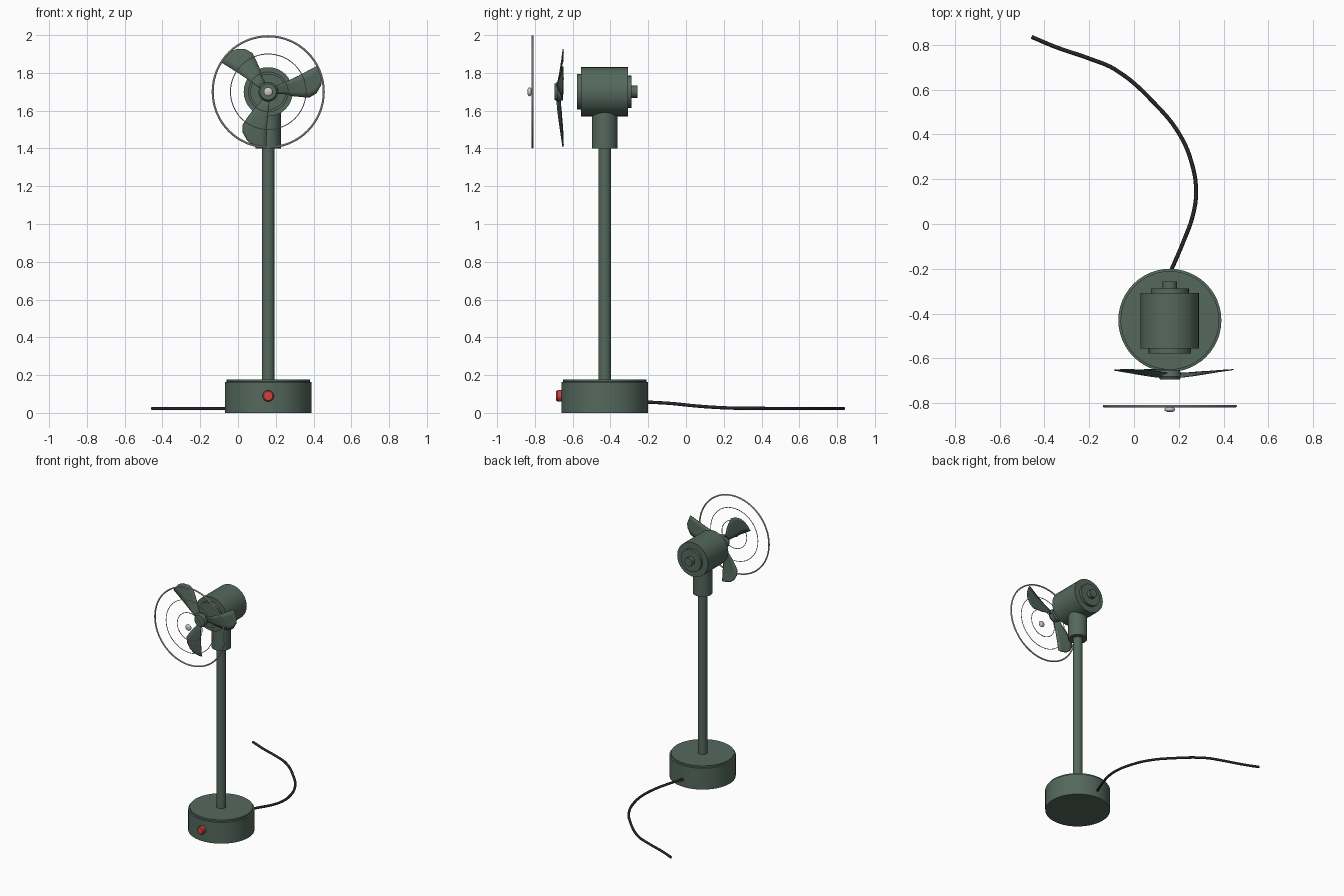
import bpy, bmesh
from math import sin, cos, pi, radians
from mathutils import Vector, Matrix

if "Cube" in bpy.data.objects:
    bpy.data.objects.remove(bpy.data.objects["Cube"])

CX, CY, CZ = 0.16, -0.43, 1.70      # column axis and fan axis height


def material(name, rgb):
    m = bpy.data.materials.new(name)
    m.diffuse_color = (*rgb, 1)
    m.use_nodes = True
    m.node_tree.nodes["Principled BSDF"].inputs["Base Color"].default_value = m.diffuse_color
    return m


GREEN = material("green_paint", (0.09, 0.14, 0.11))
RED = material("red_button", (0.6, 0.06, 0.05))
BLACK = material("black_rubber", (0.02, 0.02, 0.02))


def finish(ob, mat):
    if mat:
        ob.data.materials.append(mat)
    bpy.ops.object.select_all(action='DESELECT')
    ob.select_set(True)
    bpy.context.view_layer.objects.active = ob
    bpy.ops.object.shade_smooth_by_angle(angle=radians(30))
    return ob


def link(name, bm):
    bmesh.ops.recalc_face_normals(bm, faces=bm.faces)
    me = bpy.data.meshes.new(name)
    bm.to_mesh(me)
    bm.free()
    ob = bpy.data.objects.new(name, me)
    bpy.context.collection.objects.link(ob)
    return ob


def lathe(name, profile, mat, axis='Z', z=CZ, n=32):
    """Turn (radius, position) pairs about the column or a y-facing axis."""
    bm = bmesh.new()
    rings = []
    for r, h in profile:
        ring = []
        for i in range(n):
            c, s = r * cos(2 * pi * i / n), r * sin(2 * pi * i / n)
            p = (CX + c, CY + s, h) if axis == 'Z' else (CX + c, h, z + s)
            ring.append(bm.verts.new(p))
        rings.append(ring)
    for a, b in zip(rings, rings[1:]):
        for i in range(n):
            j = (i + 1) % n
            bm.faces.new((a[i], a[j], b[j], b[i]))
    bm.faces.new(rings[0])
    bm.faces.new(rings[-1])
    return finish(link(name, bm), mat)


# Stand
lathe("base", [(0.23, 0), (0.23, 0.163), (0.22, 0.165), (0.22, 0.177)], GREEN, n=48)
lathe("pole", [(0.034, 0.17), (0.034, 1.42)], GREEN)
lathe("neck_collar", [(0.068, 1.4), (0.068, 1.62)], GREEN)
lathe("power_button", [(0.03, -0.645), (0.03, -0.68), (0.024, -0.688)], RED, 'Y', 0.09)

# Motor housing with stepped ends
lathe("motor_housing", [(0.095, -0.577), (0.095, -0.555), (0.13, -0.555), (0.13, -0.308),
                        (0.085, -0.308), (0.085, -0.288), (0.032, -0.288), (0.032, -0.257)],
      GREEN, 'Y')
lathe("blade_hub", [(0.043, -0.695), (0.052, -0.68), (0.045, -0.652)], GREEN, 'Y')

# Blades: (radius, lower angle, upper angle, y lower edge, y upper edge)
sections = [(0.03, -25, 45, -0.664, -0.684), (0.08, -7, 32, -0.664, -0.682),
            (0.13, -10, 29, -0.660, -0.676), (0.18, -9, 28, -0.657, -0.669),
            (0.22, -8, 28, -0.654, -0.663), (0.255, -2, 28, -0.651, -0.658),
            (0.282, 7, 28, -0.650, -0.654), (0.293, 14, 28, -0.649, -0.652)]
for k in range(3):
    bm = bmesh.new()
    rows = []
    for r, a0, a1, y0, y1 in sections:
        row = []
        for i in range(5):
            t = i / 4
            a = radians(a0 + (a1 - a0) * t + 120 * k)
            row.append(bm.verts.new((CX + r * cos(a), y0 + (y1 - y0) * t, CZ + r * sin(a))))
        rows.append(row)
    for a, b in zip(rows, rows[1:]):
        for i in range(4):
            bm.faces.new((a[i], a[i + 1], b[i + 1], b[i]))
    blade = link(f"blade_{k + 1}", bm)
    sol = blade.modifiers.new("thickness", 'SOLIDIFY')
    sol.thickness, sol.offset = 0.004, 0
    finish(blade, GREEN)

# Front guard rings and centre cap
for name, r, tube in (("guard_rim", 0.294, 0.0055), ("guard_ring_middle", 0.20, 0.0025),
                      ("guard_ring_inner", 0.105, 0.0025)):
    bpy.ops.mesh.primitive_torus_add(major_radius=r, minor_radius=tube, major_segments=64,
                                     minor_segments=8, location=(CX, -0.813, CZ),
                                     rotation=(pi / 2, 0, 0))
    ring = bpy.context.object
    ring.name = name
    finish(ring, None)
bpy.ops.mesh.primitive_uv_sphere_add(segments=24, ring_count=12, radius=0.024,
                                     location=(CX, -0.828, CZ))
cap = bpy.context.object
cap.name = "guard_cap"
cap.scale.y = 0.5
finish(cap, None)

# Power cable trailing across the floor
path = [(0.16, -0.22, 0.058), (0.22, -0.08, 0.05), (0.263, 0.04, 0.038), (0.277, 0.143, 0.03),
        (0.26, 0.263, 0.025), (0.205, 0.397, 0.024), (0.094, 0.536, 0.023),
        (-0.085, 0.69, 0.023), (-0.196, 0.737, 0.023), (-0.35, 0.79, 0.023),
        (-0.457, 0.835, 0.023)]
cu = bpy.data.curves.new("power_cable", 'CURVE')
cu.dimensions = '3D'
cu.bevel_depth, cu.bevel_resolution, cu.resolution_u = 0.009, 3, 6
cu.use_fill_caps = True
sp = cu.splines.new('BEZIER')
sp.bezier_points.add(len(path) - 1)
for bp, p in zip(sp.bezier_points, path):
    bp.co = p
    bp.handle_left_type = bp.handle_right_type = 'AUTO'
cu.materials.append(BLACK)
bpy.context.collection.objects.link(bpy.data.objects.new("power_cable", cu))
